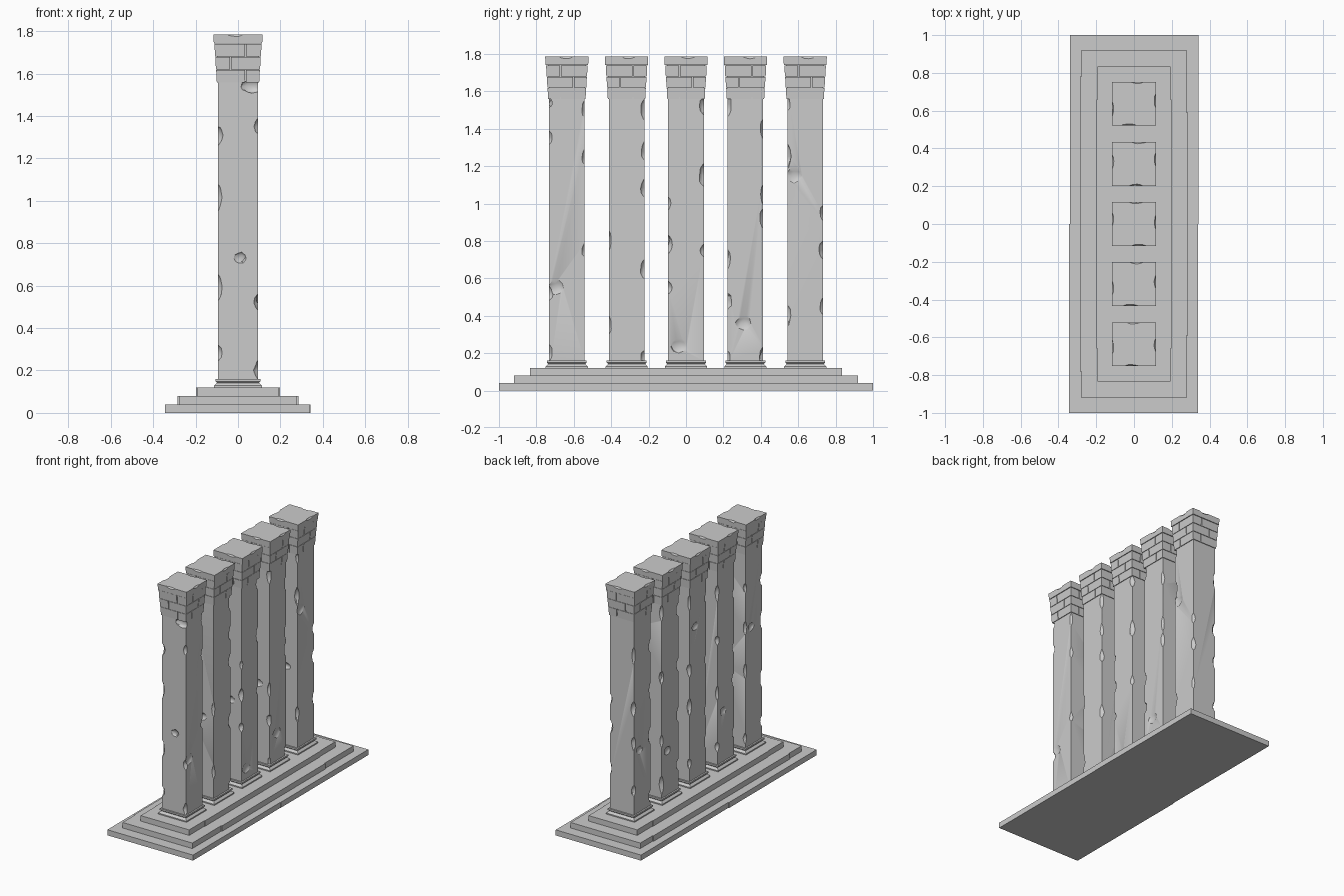
import bpy, bmesh, random
from mathutils import Matrix, Vector

random.seed(7)
if "Cube" in bpy.data.objects:
    bpy.data.objects.remove(bpy.data.objects["Cube"])

stone = bpy.data.materials.new("weathered_stone")
GREY = (0.6, 0.6, 0.6, 1)
stone.use_nodes = True
stone.diffuse_color = GREY
bsdf = stone.node_tree.nodes["Principled BSDF"]
bsdf.inputs["Base Color"].default_value = GREY
bsdf.inputs["Roughness"].default_value = 0.9


def make(name, bm):
    bmesh.ops.recalc_face_normals(bm, faces=bm.faces)
    mesh = bpy.data.meshes.new(name)
    bm.to_mesh(mesh)
    bm.free()
    mesh.materials.append(stone)
    obj = bpy.data.objects.new(name, mesh)
    bpy.context.collection.objects.link(obj)
    return obj


def loft(bm, rects):
    """Stack rectangles (x0, x1, y0, y1, z) into a closed solid."""
    rings = []
    for x0, x1, y0, y1, z in rects:
        corners = ((x0, y0), (x1, y0), (x1, y1), (x0, y1))
        rings.append([bm.verts.new((x, y, z)) for x, y in corners])
    for low, high in zip(rings, rings[1:]):
        for i in range(4):
            j = (i + 1) % 4
            bm.faces.new((low[i], low[j], high[j], high[i]))
    bm.faces.new(rings[0][::-1])
    bm.faces.new(rings[-1])


def block(bm, x0, x1, y0, y1, z0, z1):
    loft(bm, [(x0, x1, y0, y1, z0), (x0, x1, y0, y1, z1)])


def square(cy, half, z):
    return (-half, half, cy - half, cy + half, z)


def carve(obj, chips):
    """Cut rough ellipsoid chips (centre, radii) out of an object."""
    bm = bmesh.new()
    for centre, radii in chips:
        m = Matrix.Translation(centre) @ Matrix.Diagonal((*radii, 1))
        made = bmesh.ops.create_icosphere(bm, subdivisions=2, radius=1, matrix=m)
        for v in made["verts"]:
            v.co += (v.co - Vector(centre)) * random.uniform(-0.1, 0.08)
    for f in bm.faces:
        f.smooth = True
    cutter = make("chip_cutter", bm)
    cutter.hide_render = True
    mod = obj.modifiers.new("chips", "BOOLEAN")
    mod.operation = "DIFFERENCE"
    mod.solver = "EXACT"
    mod.use_self = True
    mod.object = cutter
    bpy.ops.object.select_all(action="DESELECT")
    bpy.context.view_layer.objects.active = obj
    obj.select_set(True)
    bpy.ops.object.modifier_apply(modifier=mod.name)
    bpy.data.objects.remove(cutter)
    bpy.ops.object.shade_smooth_by_angle(angle=0.6)


# Stepped base: each tier is laid from separate blocks
bm = bmesh.new()
block(bm, -0.345, 0.34, -1, 0, 0, 0.04)
block(bm, -0.34, 0.342, 0, 1, 0, 0.04)
make("lower_step", bm)


def tier(name, half_x, half_y, z0, z1, left_joint, right_joint, jog):
    bm = bmesh.new()
    for side, joint in ((-1, left_joint), (1, right_joint)):
        for y0, y1, out in ((-half_y, -joint, 0), (-joint, joint, jog), (joint, half_y, 0)):
            x0, x1 = sorted((0, side * (half_x + out)))
            block(bm, x0, x1, y0, y1, z0, z1)
    make(name, bm)


tier("middle_step", 0.279, 0.92, 0.04, 0.08, 0.78, 0.59, 0.006)
tier("upper_step", 0.194, 0.835, 0.08, 0.12, 0.66, 0.66, 0.004)

# Chip heights on the left front and left back edges, then on the left face (y, z)
WEAR = [
    ((1.35, 0.52, 0.2), (1.5, 1.25, 0.75), ((-0.06, 0.55),)),
    ((0.8, 0.35), (1.5, 1.28, 1.08, 0.65, 0.18), ()),
    ((1, 0.78, 0.55), (1.52, 1.15, 0.75), ((-0.04, 0.24),)),
    ((1.53, 0.7, 0.48, 0.18), (1.4, 1.05, 0.92, 0.18), ((-0.01, 0.36),)),
    ((1.53, 1.25, 0.4), (0.95, 0.75, 0.45), ((-0.06, 1.15),)),
]
HALF = 0.095


def edge_chip(sx, sy, cy, z):
    wide = random.uniform(0.028, 0.038)
    tall = random.uniform(0.04, 0.08)
    off = HALF + 0.011
    return (sx * off, cy + sy * off, z), (wide, wide, tall)


for n, cy in enumerate((-0.637, -0.318, 0, 0.318, 0.637)):
    tag = f"_{n + 1}"

    # Moulded plinth
    bm = bmesh.new()
    profile = ((0.113, 0.12), (0.113, 0.128), (0.099, 0.142), (0.106, 0.149), (0.106, 0.16))
    loft(bm, [square(cy, h, z) for h, z in profile])
    make("plinth" + tag, bm)

    # Square shaft with worn edges and faces
    bm = bmesh.new()
    loft(bm, [square(cy, HALF, 0.16), square(cy, HALF, 1.57)])
    shaft = make("shaft" + tag, bm)
    front, back, faces = WEAR[n]
    chips = [edge_chip(1, -1, cy, z) for z in front]
    chips += [edge_chip(1, 1, cy, z) for z in back]
    chips += [((HALF + 0.01, cy + y, z), (0.022, 0.05, 0.045)) for y, z in faces]
    for sy in (-1, 1):
        for z in (0.3, 0.65, 1, 1.4):
            chips.append(edge_chip(-1, sy, cy, z + random.uniform(-0.1, 0.1)))
    chips.append(((0.01, cy - HALF - 0.01, 0.73), (0.035, 0.022, 0.03)))
    chips.append(((-HALF - 0.01, cy + 0.03, random.uniform(0.4, 1.3)), (0.022, 0.04, 0.035)))
    if n == 0:
        chips.append(((0.07, cy - HALF - 0.005, 1.54), (0.06, 0.025, 0.035)))
    carve(shaft, chips)

    # Flared capital: brick courses around a recessed core
    bm = bmesh.new()
    loft(bm, [square(cy, 0.093, 1.562), square(cy, 0.102, 1.74)])
    gap = 0.0025
    for course in range(3):
        z0 = 1.558 + course * 0.061
        z1 = z0 + 0.061 - gap
        low = 0.1 + course * 0.004
        high = low + 0.003
        cut = 0.035 * (-1) ** (course + n)
        for sx in (-1, 1):
            for sy in (-1, 1):
                rects = []
                for h, z in ((low, z0), (high, z1)):
                    xs = sorted((cut + sx * gap, sx * h))
                    ys = sorted((cy - cut + sy * gap, cy + sy * h))
                    rects.append((*xs, *ys, z))
                loft(bm, rects)
    make("capital_bricks" + tag, bm)

    # Top slab with chipped rims
    bm = bmesh.new()
    loft(bm, [square(cy, 0.114, 1.741), square(cy, 0.116, 1.785)])
    slab = make("top_slab" + tag, bm)
    rim = 0.122
    dents = []
    for s in (-1, 1):
        slide = random.uniform(-0.03, 0.03)
        dents.append(((s * rim, cy + slide, 1.79), (0.016, 0.045, 0.018)))
        dents.append(((slide, cy + s * rim, 1.79), (0.045, 0.016, 0.018)))
    carve(slab, dents)
